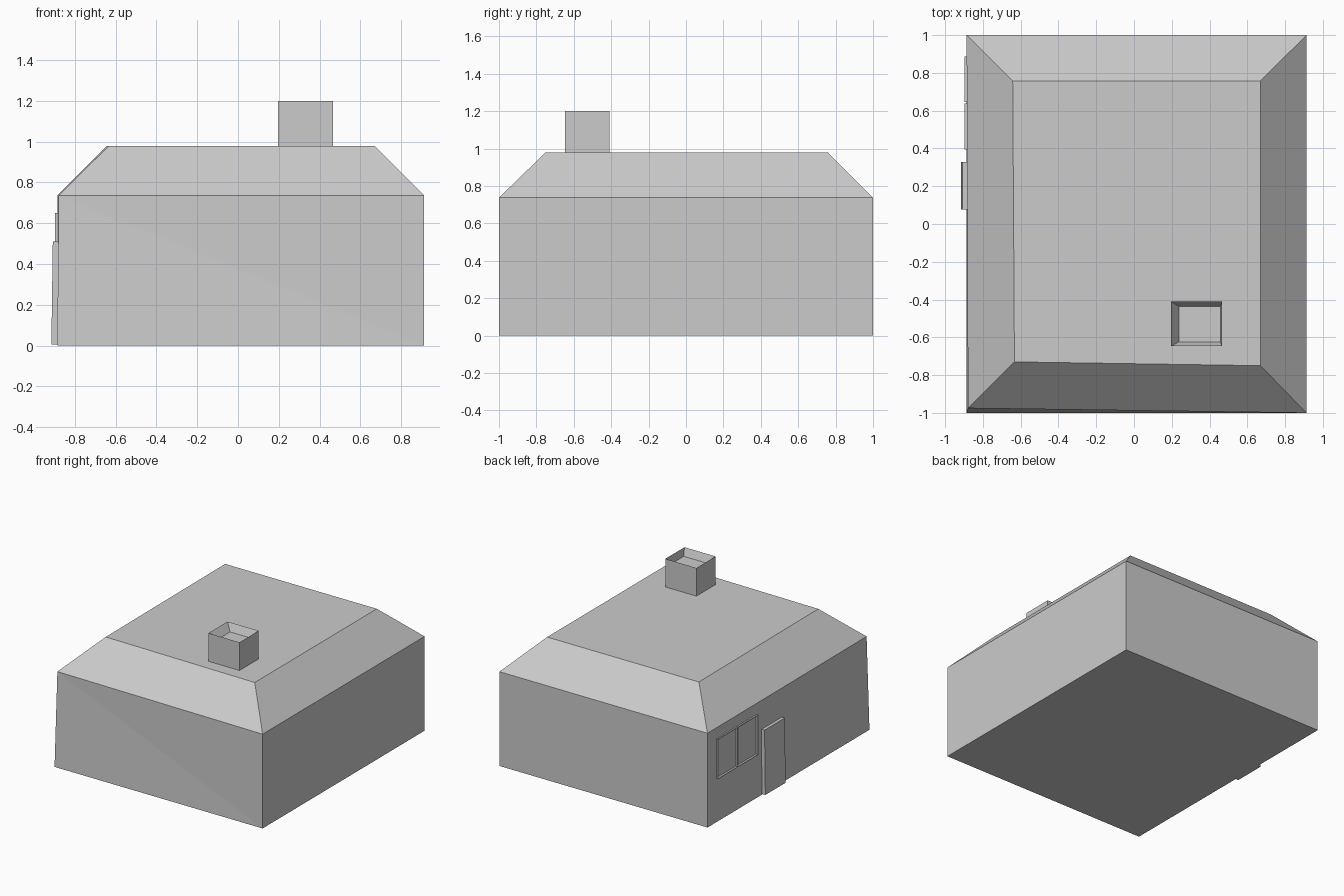
import bpy, bmesh
from mathutils import Vector

cube = bpy.data.objects.get("Cube")
if cube:
    bpy.data.objects.remove(cube, do_unlink=True)

# One plain grey for the whole building
grey = bpy.data.materials.new("plain_grey")
grey.use_nodes = True
color = (0.6, 0.6, 0.6, 1)
grey.diffuse_color = color
grey.node_tree.nodes["Principled BSDF"].inputs["Base Color"].default_value = color


def finish(name, bm):
    bmesh.ops.recalc_face_normals(bm, faces=bm.faces)
    mesh = bpy.data.meshes.new(name)
    bm.to_mesh(mesh)
    bm.free()
    mesh.materials.append(grey)
    obj = bpy.data.objects.new(name, mesh)
    bpy.context.collection.objects.link(obj)
    return obj


def box(lo, hi):
    bm = bmesh.new()
    bmesh.ops.create_cube(bm, size=1)
    lo, hi = Vector(lo), Vector(hi)
    for v in bm.verts:
        v.co = (lo + hi) / 2 + v.co * (hi - lo)
    return bm


def face_toward(bm, direction):
    bm.normal_update()
    return max(bm.faces, key=lambda f: f.normal.dot(Vector(direction)))


# Walls and roof: stacked four-cornered rings, front right corner slightly sunk
rings = [
    [(-.886, -1, 0), (.913, -1, 0), (.913, 1, 0), (-.886, 1, 0)],
    [(-.879, -.975, .737), (.913, -1, .737), (.913, 1, .737), (-.886, 1, .737)],
    [(-.633, -.73, .98), (.67, -.75, .98), (.67, .758, .98), (-.642, .758, .98)],
]
bm = bmesh.new()
levels = [[bm.verts.new(p) for p in ring] for ring in rings]
for lower, upper in zip(levels, levels[1:]):
    for i in range(4):
        j = (i + 1) % 4
        bm.faces.new((lower[i], lower[j], upper[j], upper[i]))
bm.faces.new(levels[0][::-1])
bm.faces.new(levels[-1])
bmesh.ops.connect_verts(bm, verts=[levels[0][1], levels[1][0]])
finish("house_body", bm)

# Chimney with a tapered hollow in its top
bm = box((.197, -.647, .97), (.466, -.41, 1.2))
top = face_toward(bm, (0, 0, 1))
bmesh.ops.inset_region(bm, faces=[top], thickness=.02)
for v in top.verts:
    v.co.x = .237 if v.co.x < .33 else .457
    v.co.y = -.624 if v.co.y < -.53 else -.437
    v.co.z = 1.14
finish("chimney", bm)

# Door standing proud of the right wall
bm = box((-.915, .077, .005), (-.87, .327, .51))
for v in bm.verts:
    if v.co.z > .3:
        v.co.x += .007
finish("door", bm)

# Two window panes, each recessed inside a thin frame
for name, y0, y1 in (("front_window", .395, .638), ("back_window", .645, .888)):
    bm = box((-.897, y0, .34), (-.87, y1, .65))
    pane = face_toward(bm, (-1, 0, 0))
    bmesh.ops.inset_region(bm, faces=[pane], thickness=.012)
    for v in pane.verts:
        v.co.x += .008
    finish(name, bm)
